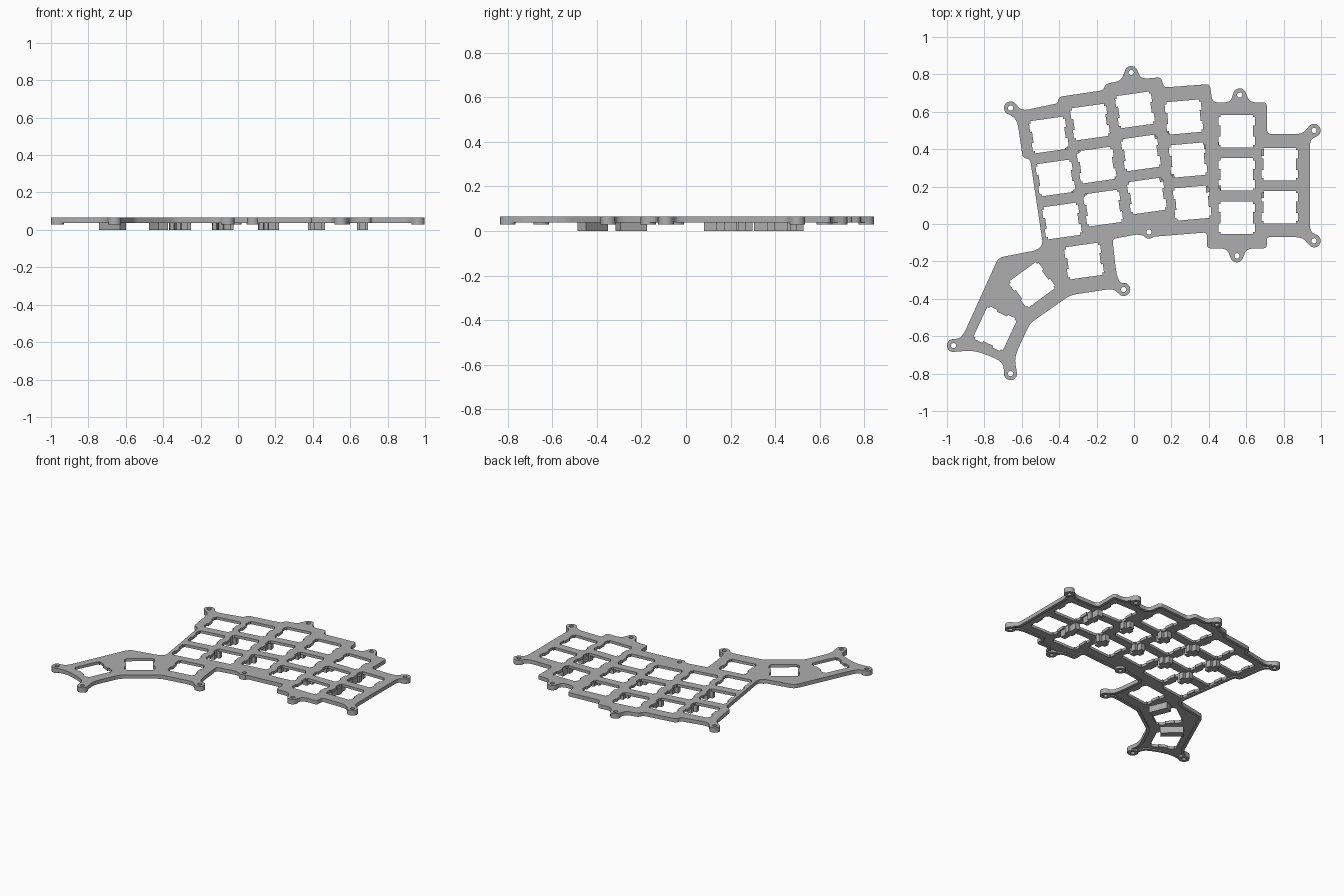
import bpy
import bmesh
from math import radians, cos, sin
from mathutils import Vector, Matrix

cube = bpy.data.objects.get("Cube")
if cube:
    bpy.data.objects.remove(cube, do_unlink=True)

TOP, WEB, RIM, BOSS = 0.065, 0.046, 0.038, 0.03   # level of each underside step
BOSS_R, HOLE_R = 0.035, 0.014
RIM_WIDTH = 0.02

grey = bpy.data.materials.new("plate grey")
grey.use_nodes = True
colour = (0.42, 0.42, 0.42, 1)
grey.diffuse_color = colour
grey.node_tree.nodes["Principled BSDF"].inputs["Base Color"].default_value = colour

# Screw bosses, clockwise: x, y, outward angle, half of the visible arc
bosses = [
    (-.66, .62, 135, 90), (-.015, .81, 90, 80), (.565, .69, 90, 80),
    (.963, .50, 40, 95), (.963, -.09, -45, 95), (.55, -.17, -90, 80),
    (.08, -.043, -95, 50), (-.055, -.35, -35, 95), (-.66, -.80, -70, 90),
    (-.965, -.65, 200, 90),
]

# Outline corners after each boss: x, y, rounding
north_edges = [
    [(-.60, .605, .04), (-.41, .645, .01), (-.40, .68, .02), (-.165, .715, .02),
     (-.15, .75, .02), (-.07, .765, .05)],
    [(.04, .775, .05), (.145, .785, .02), (.16, .73, .02), (.405, .748, .02),
     (.42, .65, .03), (.515, .65, .05)],
    [(.62, .65, .05), (.71, .65, .02), (.71, .48, .03), (.90, .48, .05)],
    [(.94, .45, .04), (.94, -.04, .04)],
    [(.90, -.07, .05), (.71, -.07, .02), (.71, -.13, .02), (.605, -.13, .05)],
]
south_edges = [
    [(.495, -.13, .05), (.39, -.13, .02), (.39, -.045, .02), (.14, -.065, .03)],
    [(.02, -.055, .03), (-.115, -.08, .02), (-.09, -.31, .1)],
    [(-.11, -.345, .05), (-.34, -.38, .03), (-.555, -.53, .03), (-.64, -.71, .07)],
    [(-.70, -.735, .06), (-.85, -.675, .08)],
    [(-.92, -.61, .06), (-.725, -.18, .03), (-.52, -.14, .03), (-.487, -.11, .03),
     (-.555, .345, .02), (-.595, .355, .02), (-.625, .56, .05)],
]

# Key columns: top key, step to the key below, count, turn
columns = [
    ((-.455, .476), (.035, -.23), 3, 8),
    ((-.235, .545), (.035, -.23), 3, 8),
    ((.005, .61), (.032, -.23), 3, 8),
    ((.267, .572), (.022, -.23), 3, 5),
    ((.55, .497), (0, -.232), 3, 0),
    ((.78, .32), (0, -.23), 2, 0),
]
thumb_keys = [((-.267, -.198), 8), ((-.545, -.325), 36), ((-.743, -.56), 65)]


def arc(x, y, r, start, end, n):
    angles = [radians(start + (end - start) * i / n) for i in range(n + 1)]
    return [Vector((x + r * cos(a), y + r * sin(a))) for a in angles]


def circle(x, y, r):
    return arc(x, y, r, 0, 360, 32)[:-1]


def rounded(path):
    """Replace each corner by a quadratic curve."""
    result = []
    for i, (p, r) in enumerate(path):
        if r == 0:
            result.append(p)
            continue
        before = path[i - 1][0] - p
        after = path[(i + 1) % len(path)][0] - p
        a = p + before.normalized() * min(r, before.length * .45)
        b = p + after.normalized() * min(r, after.length * .45)
        for k in range(7):
            t = k / 6
            result.append(a * (1 - t) ** 2 + p * 2 * t * (1 - t) + b * t * t)
    return result


def finish(obj):
    obj.data.materials.clear()
    obj.data.materials.append(grey)
    bpy.ops.object.select_all(action='DESELECT')
    obj.select_set(True)
    bpy.context.view_layer.objects.active = obj
    if obj.type == 'CURVE':
        bpy.ops.object.convert(target='MESH')
    bpy.ops.object.shade_smooth_by_angle(angle=radians(30))


def slab(name, loops, low, high):
    """Extrude closed loops; inner loops become holes."""
    curve = bpy.data.curves.new(name, 'CURVE')
    curve.dimensions = '2D'
    curve.fill_mode = 'BOTH'
    curve.extrude = (high - low) / 2
    for loop in loops:
        spline = curve.splines.new('POLY')
        spline.points.add(len(loop) - 1)
        for point, p in zip(spline.points, loop):
            point.co = (p.x, p.y, 0, 1)
        spline.use_cyclic_u = True
    obj = bpy.data.objects.new(name, curve)
    obj.location.z = (high + low) / 2
    bpy.context.collection.objects.link(obj)
    finish(obj)


def placed(points, centre, turn):
    rot = Matrix.Rotation(radians(turn), 2)
    return [rot @ Vector(p) + Vector(centre) for p in points]


def key_cutout(centre, turn):
    """Square opening with two clip notches on either side."""
    h, out, n0, n1 = .087, .097, .03, .075
    side = [(h, -h), (h, -n1), (out, -n1), (out, -n0), (h, -n0),
            (h, n0), (out, n0), (out, n1), (h, n1), (h, h)]
    return placed(side + [(-x, -y) for x, y in side], centre, turn)


def rib(name, centre, turn, width, length, arm=0, thick=.034):
    """Bar hanging under the plate, or a cross when arm is given."""
    w, l, t = width / 2, length / 2, thick / 2
    if arm:
        a = arm / 2
        quarter = [(w, -l), (w, -t), (a, -t), (a, t), (w, t), (w, l)]
    else:
        quarter = [(w, -l), (w, l)]
    shape = quarter + [(-x, -y) for x, y in quarter]
    slab(name, [placed(shape, centre, turn)], 0, WEB + .002)


# Outer outline
path = []
for (x, y, heading, half), corners in zip(bosses, north_edges + south_edges):
    path += [(p, 0) for p in arc(x, y, BOSS_R, heading + half, heading - half, 16)]
    path += [(Vector((cx, cy)), r) for cx, cy, r in corners]
outline = rounded(path)

# Plate with key openings and screw holes
grid = []
for start, step, count, turn in columns:
    grid.append([Vector(start) + Vector(step) * i for i in range(count)])
cutouts = [key_cutout(c, col[3]) for col, keys in zip(columns, grid) for c in keys]
cutouts += [key_cutout(c, turn) for c, turn in thumb_keys]
holes = [circle(x, y, HOLE_R) for x, y, _, _ in bosses]
slab("key_plate", [outline] + cutouts + holes, WEB, TOP)

# Rim under the plate edge
bm = bmesh.new()
rings = []
for i, p in enumerate(outline):
    t = (outline[(i + 1) % len(outline)] - outline[i - 1]).normalized()
    q = p + Vector((t.y, -t.x)) * RIM_WIDTH
    rings.append([bm.verts.new((v.x, v.y, z)) for v, z in
                  ((p, WEB), (p, RIM), (q, RIM), (q, WEB))])
for a, b in zip(rings, rings[1:] + rings[:1]):
    for k in range(4):
        m = (k + 1) % 4
        bm.faces.new((a[k], b[k], b[m], a[m]))
bmesh.ops.recalc_face_normals(bm, faces=bm.faces)
rim_mesh = bpy.data.meshes.new("edge_rim")
bm.to_mesh(rim_mesh)
bm.free()
rim = bpy.data.objects.new("edge_rim", rim_mesh)
bpy.context.collection.objects.link(rim)
finish(rim)

# Screw bosses
for x, y, _, _ in bosses:
    slab("screw_boss", [circle(x, y, BOSS_R), circle(x, y, HOLE_R)], BOSS, WEB)

# Cross ribs where four keys meet
for c in range(4):
    for r in range(2):
        keys = grid[c][r:r + 2] + grid[c + 1][r:r + 2]
        centre = sum(keys, Vector((0, 0))) / 4
        turn = (columns[c][3] + columns[c + 1][3]) / 2
        rib("cross_rib", centre, turn, .036, .1, arm=.08)

# Straight ribs by the outer column and thumb keys
for y in (.38, .155):
    rib("outer_rib", (.665, y), 0, .036, .15, arm=.06)
rib("thumb_rib", (-.425, -.245), 22, .055, .13)
rib("thumb_rib", (-.67, -.418), 48, .05, .15)
